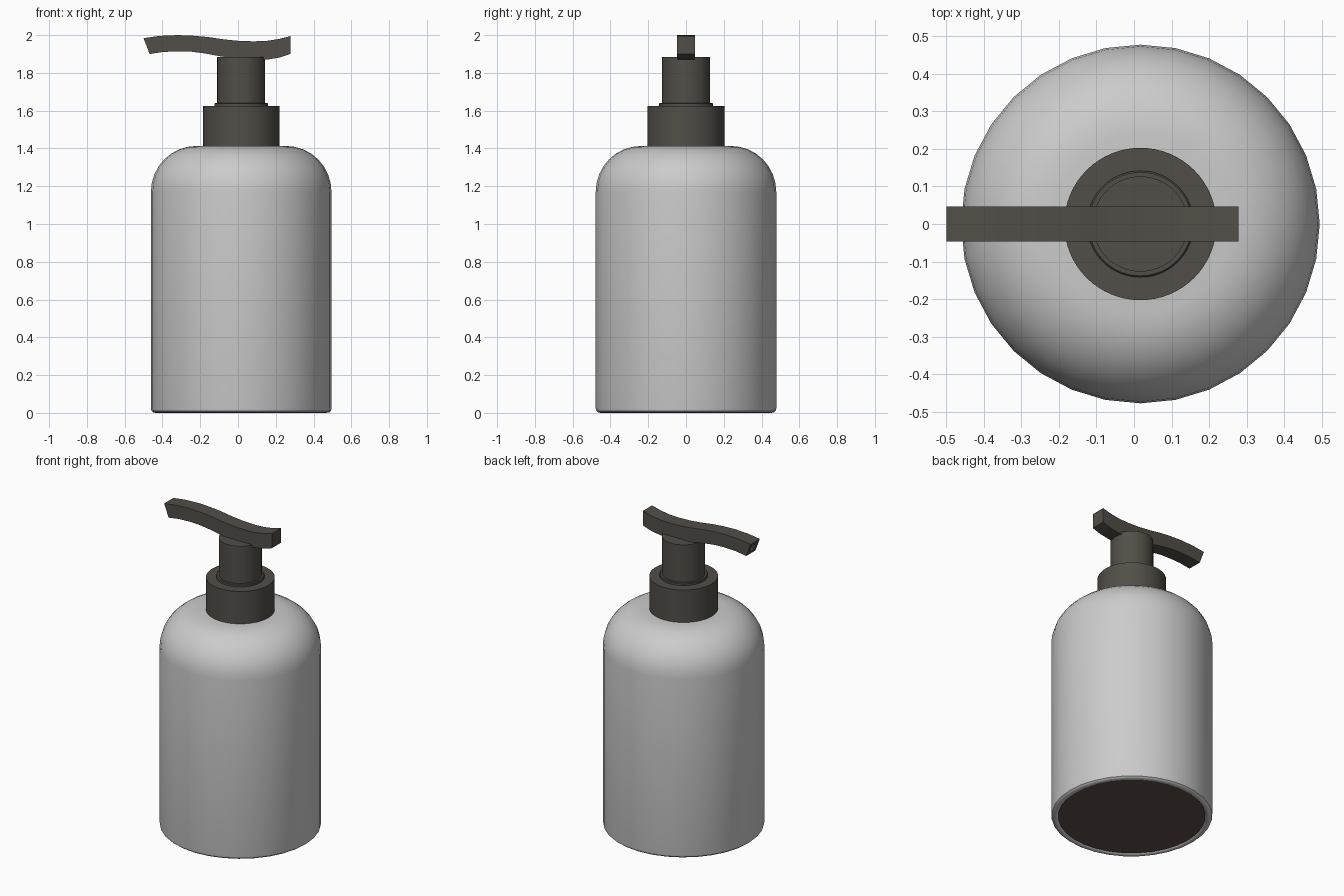
import bpy, bmesh, math

if "Cube" in bpy.data.objects:
    bpy.data.objects.remove(bpy.data.objects["Cube"])

CX = 0.017  # axis of the bottle


def material(name, rgb):
    m = bpy.data.materials.new(name)
    m.diffuse_color = (*rgb, 1)
    m.use_nodes = True
    m.node_tree.nodes["Principled BSDF"].inputs["Base Color"].default_value = m.diffuse_color
    return m


def finish(name, bm, mat=None, angle=35):
    bmesh.ops.recalc_face_normals(bm, faces=bm.faces)
    me = bpy.data.meshes.new(name)
    bm.to_mesh(me)
    bm.free()
    ob = bpy.data.objects.new(name, me)
    bpy.context.collection.objects.link(ob)
    if mat:
        me.materials.append(mat)
    bpy.ops.object.select_all(action='DESELECT')
    ob.select_set(True)
    bpy.context.view_layer.objects.active = ob
    bpy.ops.object.shade_smooth_by_angle(angle=math.radians(angle))
    return ob


def lathe(name, profile, sides, mat=None):
    """Spin a list of (radius, z) points, capping both open ends."""
    bm = bmesh.new()
    rings = []
    for r, z in profile:
        rings.append([bm.verts.new((CX + r * math.cos(2 * math.pi * i / sides),
                                    r * math.sin(2 * math.pi * i / sides), z))
                      for i in range(sides)])
    for a, b in zip(rings, rings[1:]):
        for i in range(sides):
            j = (i + 1) % sides
            bm.faces.new((a[i], a[j], b[j], b[i]))
    bm.faces.new(rings[0])
    bm.faces.new(rings[-1])
    return finish(name, bm, mat)


dark = material("dark_plastic", (0.085, 0.077, 0.065))
brown = material("brown_base", (0.11, 0.075, 0.068))

# bottle body: rounded foot, straight wall, round shoulder
shoulder = [(0.238 + 0.24 * math.cos(t), 1.17 + 0.243 * math.sin(t))
            for t in (math.pi / 2 * k / 8 for k in range(9))]
foot = [(0.434, 0.012), (0.44, 0.004), (0.452, 0.0), (0.466, 0.003), (0.475, 0.011), (0.478, 0.024)]
lathe("bottle_body", foot + shoulder, 32)

# base disc under the bottle
lathe("base_disc", [(0.436, 0.008), (0.436, 0.02)], 32, brown)

# screw cap, lip and pump neck
lathe("screw_cap", [(0.203, 1.408), (0.203, 1.625)], 64, dark)
lathe("cap_lip", [(0.142, 1.62), (0.142, 1.637), (0.138, 1.641)], 64, dark)
lathe("pump_neck", [(0.127, 1.63), (0.127, 1.884)], 64, dark)

# nozzle: wavy bar of (x top, z top, x bottom, z bottom) stations
stations = [(-0.500, 1.984, -0.468, 1.900), (-0.415, 1.996, -0.395, 1.911),
            (-0.320, 2.000, -0.315, 1.914), (-0.240, 1.997, -0.245, 1.912),
            (-0.160, 1.990, -0.175, 1.903), (-0.080, 1.978, -0.095, 1.888),
            (0.000, 1.970, -0.010, 1.876), (0.080, 1.967, 0.075, 1.869),
            (0.150, 1.969, 0.155, 1.870), (0.215, 1.979, 0.220, 1.881),
            (0.278, 1.995, 0.278, 1.900)]
W = 0.047
bm = bmesh.new()
rings = [[bm.verts.new(p) for p in ((xt, -W, zt), (xt, W, zt), (xb, W, zb), (xb, -W, zb))]
         for xt, zt, xb, zb in stations]
for a, b in zip(rings, rings[1:]):
    for i in range(4):
        j = (i + 1) % 4
        bm.faces.new((a[i], a[j], b[j], b[i]))
tip = bm.faces.new(rings[0])
bm.faces.new(rings[-1])
bmesh.ops.recalc_face_normals(bm, faces=bm.faces)
# small outlet hole in the tip
bmesh.ops.inset_region(bm, faces=[tip], thickness=0.033)
hole = bmesh.ops.extrude_discrete_faces(bm, faces=[tip])["faces"][0]
bmesh.ops.translate(bm, verts=hole.verts, vec=(0.04, 0, 0.012))
finish("nozzle", bm, dark)
